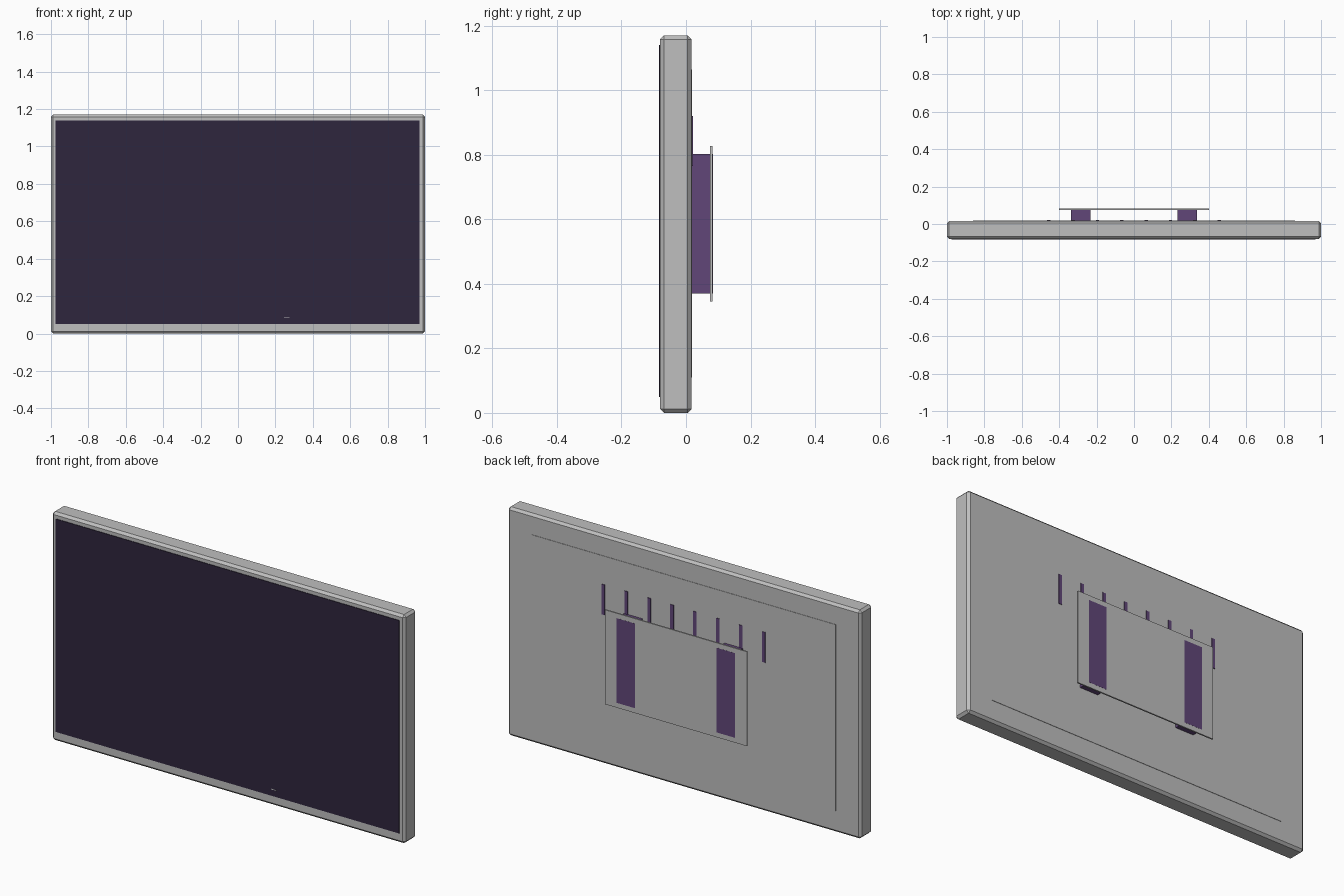
import bpy
import bmesh

cube = bpy.data.objects.get("Cube")
if cube:
    bpy.data.objects.remove(cube, do_unlink=True)


def make_material(name, rgb):
    mat = bpy.data.materials.new(name)
    mat.use_nodes = True
    color = (*rgb, 1.0)
    mat.diffuse_color = color
    mat.node_tree.nodes["Principled BSDF"].inputs["Base Color"].default_value = color
    return mat


grey = make_material("light grey casing", (0.52, 0.52, 0.52))
purple = make_material("muted purple", (0.12, 0.062, 0.19))
screen_dark = make_material("dark violet screen", (0.028, 0.019, 0.047))


def box(name, x, y, z, mat, bevel=0.0):
    """Box from (min, max) spans on each axis, with optional chamfered edges."""
    bm = bmesh.new()
    bmesh.ops.create_cube(bm, size=1.0)
    for v in bm.verts:
        v.co = [span[0] if c < 0 else span[1] for c, span in zip(v.co, (x, y, z))]
    mesh = bpy.data.meshes.new(name)
    bm.to_mesh(mesh)
    bm.free()
    mesh.materials.append(mat)
    obj = bpy.data.objects.new(name, mesh)
    bpy.context.collection.objects.link(obj)
    if bevel:
        mod = obj.modifiers.new("Chamfer", "BEVEL")
        mod.width = bevel
        mod.segments = 1
    return obj


# Television casing with chamfered edges
box("casing", (-1, 1), (-0.08, 0.017), (0, 1.17), grey, bevel=0.012)

# Screen standing slightly proud of the casing, with a small indicator
box("screen", (-0.975, 0.97), (-0.083, -0.078), (0.05, 1.14), screen_dark)
box("indicator", (0.245, 0.275), (-0.0835, -0.082), (0.082, 0.086), grey)

# Shallow raised panel on the back
box("back_panel", (-0.86, 0.86), (0.012, 0.019), (0.11, 1.065), grey)

# Row of upright vents
for i in range(8):
    cx = (i - 3.5) * 0.13
    box(f"vent_{i + 1}", (cx - 0.009, cx + 0.009), (0.012, 0.022), (0.765, 0.92), purple)

# Wall mount plate carried by two bracket blocks that show through it
box("mount_plate", (-0.402, 0.402), (0.075, 0.0825), (0.345, 0.828), grey)
for side, cx in (("left", 0.284), ("right", -0.284)):
    box(f"mount_bracket_{side}", (cx - 0.052, cx + 0.052), (0.012, 0.083),
        (0.37, 0.803), purple)
